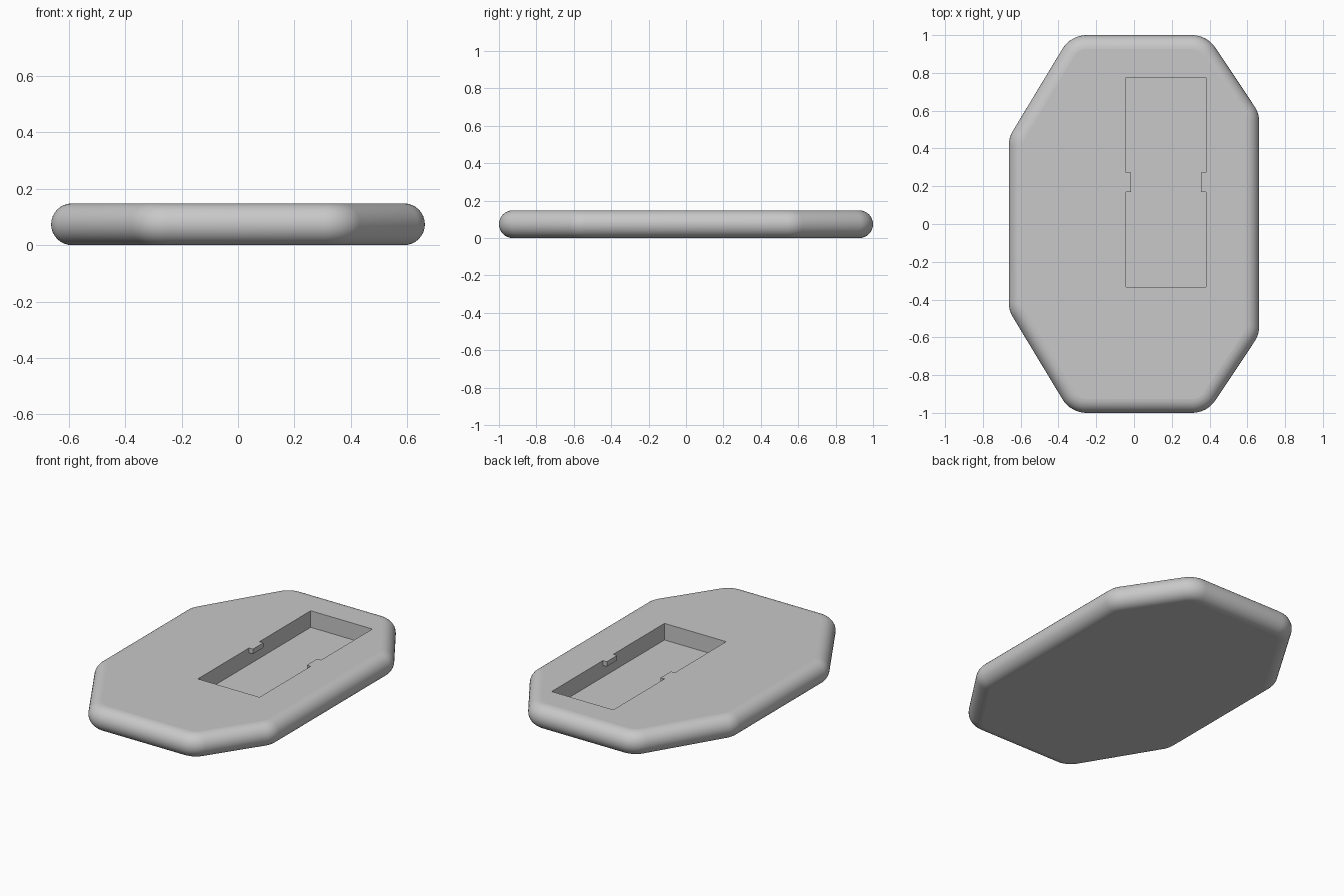
import bpy, bmesh, math
from mathutils import Vector

cube = bpy.data.objects.get("Cube")
if cube:
    bpy.data.objects.remove(cube)

HEIGHT = 0.148
EDGE = HEIGHT / 2        # rounding of the rim
CORNER = 0.15            # rounding of the plan corners

grey = bpy.data.materials.new("light grey")
grey.use_nodes = True
grey.diffuse_color = (0.58, 0.58, 0.58, 1)
grey.node_tree.nodes["Principled BSDF"].inputs["Base Color"].default_value = grey.diffuse_color


def make_object(name, bm):
    bmesh.ops.recalc_face_normals(bm, faces=bm.faces)
    mesh = bpy.data.meshes.new(name)
    bm.to_mesh(mesh)
    bm.free()
    mesh.materials.append(grey)
    obj = bpy.data.objects.new(name, mesh)
    bpy.context.collection.objects.link(obj)
    return obj


def box(name, low, high):
    bm = bmesh.new()
    bmesh.ops.create_cube(bm, size=1)
    for v in bm.verts:
        v.co = [l + (c + 0.5) * (h - l) for c, l, h in zip(v.co, low, high)]
    return make_object(name, bm)


def rounded_outline(points, radius, inset, steps=8):
    """Counter-clockwise outline with arcs at its corners, moved inwards by inset."""
    result = []
    for i, p in enumerate(points):
        a = (p - points[i - 1]).normalized()
        b = (points[(i + 1) % len(points)] - p).normalized()
        n1, n2 = Vector((a.y, -a.x)), Vector((b.y, -b.x))
        centre = p - (n1 + n2) * radius / (1 + n1.dot(n2))
        start, turn = math.atan2(n1.y, n1.x), math.acos(n1.dot(n2))
        for k in range(steps + 1):
            t = start + turn * k / steps
            result.append(centre + Vector((math.cos(t), math.sin(t))) * (radius - inset))
    return result


# Eight-sided slab with a fully rounded rim
upper = [(0.663, 0.585), (0.387, 1), (-0.335, 1), (-0.663, 0.457)]
lower = [(x, -y) for x, y in reversed(upper)]
corners = [Vector(p) for p in upper + lower]
bm = bmesh.new()
rings = []
BANDS = 16
for j in range(BANDS + 1):
    angle = math.pi * (j / BANDS - 0.5)
    inset = EDGE * (1 - math.cos(angle))
    z = EDGE * (1 + math.sin(angle))
    rings.append([bm.verts.new((p.x, p.y, z)) for p in rounded_outline(corners, CORNER, inset)])
for r0, r1 in zip(rings, rings[1:]):
    for i in range(len(r0)):
        bm.faces.new((r0[i - 1], r0[i], r1[i], r1[i - 1]))
bm.faces.new(rings[0])
bm.faces.new(rings[-1])
slab = make_object("slab", bm)

# Rectangular pocket cut into the top
X0, X1, Y0, Y1 = -0.043, 0.381, -0.333, 0.775
FLOOR = 0.045
cutter = box("pocket_cutter", (X0, Y0, FLOOR), (X1, Y1, 0.3))
mod = slab.modifiers.new("pocket", "BOOLEAN")
mod.operation = "DIFFERENCE"
mod.solver = "EXACT"
mod.object = cutter
bpy.ops.object.select_all(action="DESELECT")
bpy.context.view_layer.objects.active = slab
slab.select_set(True)
bpy.ops.object.modifier_apply(modifier=mod.name)
bpy.data.objects.remove(cutter)

# Smooth rim, flat top, bottom and pocket floor
bpy.ops.object.shade_smooth_by_angle(angle=math.radians(35))
for face in slab.data.polygons:
    if abs(face.normal.z) > 0.999:
        face.use_smooth = False

# Small retaining tabs on the pocket's long walls, flush with the top
TAB = 0.027
for name, x in (("right_tab", X0), ("left_tab", X1 - TAB)):
    box(name, (x, 0.17, HEIGHT - 0.03), (x + TAB, 0.272, HEIGHT))
